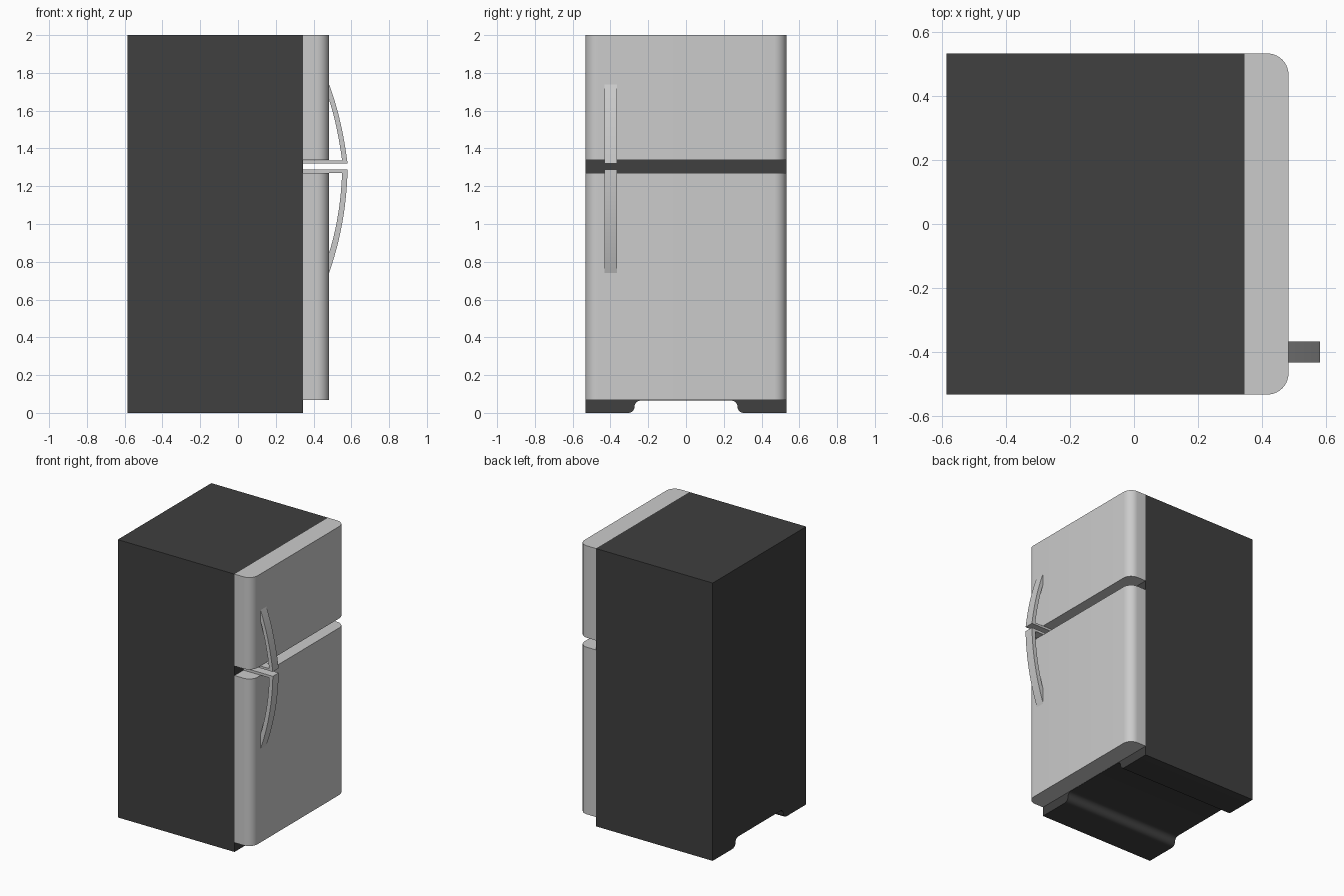
import bpy, math

if "Cube" in bpy.data.objects:
    bpy.data.objects.remove(bpy.data.objects["Cube"])

def material(name, v):
    m = bpy.data.materials.new(name)
    m.diffuse_color = (v, v, v, 1)
    m.use_nodes = True
    m.node_tree.nodes["Principled BSDF"].inputs["Base Color"].default_value = m.diffuse_color
    return m

dark = material("dark_grey", 0.05)

def prism(name, profile, a, b, place, mat=None):
    """Extrude a closed 2D profile from a to b; place(u, v, w) gives xyz."""
    n = len(profile)
    verts = [place(u, v, w) for w in (a, b) for u, v in profile]
    faces = [list(range(n))[::-1], list(range(n, 2 * n))]
    faces += [[i, (i + 1) % n, n + (i + 1) % n, n + i] for i in range(n)]
    me = bpy.data.meshes.new(name)
    me.from_pydata(verts, [], faces)
    ob = bpy.data.objects.new(name, me)
    bpy.context.collection.objects.link(ob)
    if mat:
        me.materials.append(mat)
    bpy.context.view_layer.objects.active = ob
    bpy.ops.object.select_all(action='DESELECT')
    ob.select_set(True)
    # consistent outward normals
    bpy.ops.object.mode_set(mode='EDIT')
    bpy.ops.mesh.select_all(action='SELECT')
    bpy.ops.mesh.normals_make_consistent(inside=False)
    bpy.ops.object.mode_set(mode='OBJECT')
    bpy.ops.object.shade_smooth_by_angle(angle=math.radians(30))
    return ob

def bezier(p, c, q, n=12):
    ts = [i / n for i in range(n + 1)]
    return [tuple((1 - t) ** 2 * p[k] + 2 * t * (1 - t) * c[k] + t * t * q[k]
                  for k in (0, 1)) for t in ts]

def arc(cx, cy, r, a0, a1, n=10):
    return [(cx + r * math.cos(math.radians(a0 + (a1 - a0) * i / n)),
             cy + r * math.sin(math.radians(a0 + (a1 - a0) * i / n)))
            for i in range(n + 1)]

XB, XF, XD, Y = -0.585, 0.345, 0.482, 0.532

# cabinet with an S-curved cutout between two feet, running front to back
H = 0.065
s_curve = arc(0.305, H / 2, H / 2, 270, 180, 6) + arc(0.24, H / 2, H / 2, 0, 90, 6)[1:]
half = [(Y, 2), (Y, 0)] + s_curve
prism("cabinet", half + [(-y, z) for y, z in reversed(half)], XB, XF,
      lambda y, z, x: (x, y, z), dark)

# doors with rounded front corners
R = 0.066
plan = [(XF, -Y)] + arc(XD - R, -Y + R, R, -90, 0) + arc(XD - R, Y - R, R, 0, 90) + [(XF, Y)]
for name, z0, z1 in (("freezer_door", 1.338, 2.0), ("fridge_door", 0.067, 1.27)):
    prism(name, plan, z0, z1, lambda x, y, z: (x, y, z))

# bowed handles, each with a flat arm running back through the door gap
def handle(name, bar_out, bar_in, tip_out, tip_in, c_out, c_in):
    outer = bezier((0.58, bar_out), c_out, (XD - 0.002, tip_out))
    inner = bezier((XD - 0.002, tip_in), c_in, (0.551, bar_in))
    prism(name, [(XF, bar_out)] + outer + inner + [(XF, bar_in)], -0.432, -0.366,
          lambda x, z, y: (x, y, z))

handle("upper_handle", 1.321, 1.337, 1.745, 1.665, (0.55, 1.56), (0.527, 1.52))
handle("lower_handle", 1.289, 1.271, 0.735, 0.84, (0.574, 1.0), (0.543, 1.04))
